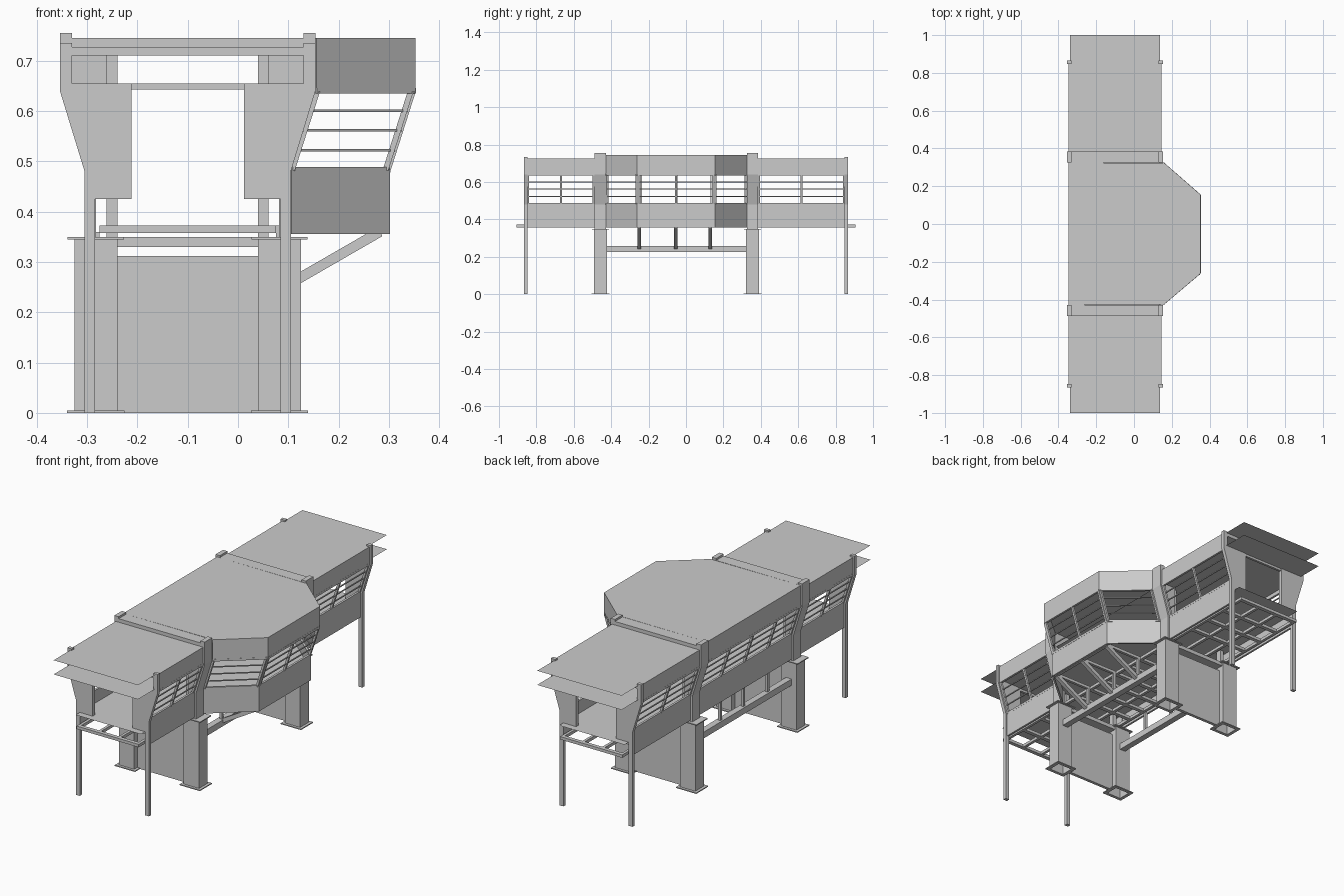
import bpy
import bmesh
from mathutils import Vector

cube = bpy.data.objects.get("Cube")
if cube:
    bpy.data.objects.remove(cube)

grey = bpy.data.materials.new("concrete grey")
grey.use_nodes = True
grey.diffuse_color = (0.6, 0.6, 0.6, 1)
grey.node_tree.nodes["Principled BSDF"].inputs["Base Color"].default_value = (0.6, 0.6, 0.6, 1)

CX = -0.1                         # centre line of the walkway
SILL, HEAD, LEAN = 0.483, 0.64, 0.05
BASE, DECK, CEILING, ROOF = 0.356, 0.425, 0.655, 0.727
MID = (-0.458, 0.355)             # main frames
END = (-0.857, 0.857)             # end frames


def finish(name, bm):
    bmesh.ops.recalc_face_normals(bm, faces=bm.faces)
    mesh = bpy.data.meshes.new(name)
    bm.to_mesh(mesh)
    bm.free()
    mesh.materials.append(grey)
    ob = bpy.data.objects.new(name, mesh)
    bpy.context.collection.objects.link(ob)
    return ob


def sheet(name, points):
    """Single flat face."""
    bm = bmesh.new()
    bm.faces.new([bm.verts.new(p) for p in points])
    return finish(name, bm)


def prism(name, points, direction):
    """Extrude a planar outline along a direction."""
    bm = bmesh.new()
    face = bm.faces.new([bm.verts.new(p) for p in points])
    res = bmesh.ops.extrude_face_region(bm, geom=[face], use_keep_orig=True)
    moved = [v for v in res["geom"] if isinstance(v, bmesh.types.BMVert)]
    bmesh.ops.translate(bm, verts=moved, vec=direction)
    return finish(name, bm)


def rect(x, y, z):
    return [(x[0], y[0], z), (x[1], y[0], z), (x[1], y[1], z), (x[0], y[1], z)]


def box(name, x, y, z):
    return prism(name, rect(x, y, z[0]), (0, 0, z[1] - z[0]))


def bar(name, a, b, width, up=(0, 0, 1)):
    """Square bar between two points."""
    a, b = Vector(a), Vector(b)
    d = (b - a).normalized()
    side = d.cross(Vector(up)).normalized() * width / 2
    top = side.cross(d).normalized() * width / 2
    return prism(name, [a + side + top, a - side + top, a - side - top, a + side - top], b - a)


def outline(name, s, pts, y, depth):
    """Extrude a cross-section (distance from centre, z) along the bridge."""
    return prism(name, [(CX + s * u, y - depth / 2, z) for u, z in pts], (0, depth, 0))


def wall(name, path, z0, z1, shift, s):
    """Thin upright wall following a plan path of (distance from centre, y)."""
    bm = bmesh.new()
    rows = [[bm.verts.new((CX + s * (u + shift), y, z)) for u, y in path] for z in (z0, z1)]
    for i in range(len(path) - 1):
        bm.faces.new((rows[0][i], rows[0][i + 1], rows[1][i + 1], rows[1][i]))
    ob = finish(name, bm)
    mod = ob.modifiers.new("thickness", "SOLIDIFY")
    mod.thickness = 0.01
    mod.offset = 0


def windows(name, path, panes, s):
    """Leaning window frames with horizontal rails."""
    def point(p, q, t, k):
        u = p[0] + (q[0] - p[0]) * t + LEAN * k
        return (CX + s * u, p[1] + (q[1] - p[1]) * t, SILL + (HEAD - SILL) * k)
    for p, q, n in zip(path, path[1:], panes):
        inset = 0.006 / (Vector(q) - Vector(p)).length
        for i in range(n + 1):
            t = min(max(i / n, inset), 1 - inset)
            bar(name + "_mullion", point(p, q, t, 0), point(p, q, t, 1), 0.011, (0, 1, 0))
        for k in range(5):
            bar(name + "_rail", point(p, q, 0, k / 4), point(p, q, 1, k / 4),
                0.011 if k in (0, 4) else 0.005)


def side(name, path, panes, top, s):
    wall(name + "_parapet", path, BASE, SILL, 0, s)
    windows(name + "_window", path, panes, s)
    wall(name + "_fascia", path, HEAD, top, LEAN, s)


def plan(right, left, shift, z):
    """Plan outline between the two side paths."""
    pts = [(CX + u + shift, y, z) for u, y in right]
    return pts + [(CX - u - shift, y, z) for u, y in reversed(left)]


# Side walls and roofs of the three bays
U = 0.191
front_bay = [(U, -0.85), (U, -0.488)]
back_bay = [(U, 0.385), (U, 0.85)]
mid_flat = [(U, -0.428), (U, 0.325)]
mid_bulge = [(U + 0.012, -0.425), (0.398, -0.26), (0.398, 0.153), (U + 0.012, 0.323)]
for name, right, left, rp, lp, top in (
        ("front_bay", front_bay, front_bay, [2], [2], ROOF),
        ("middle_bay", mid_bulge, mid_flat, [1, 2, 1], [4], 0.745),
        ("back_bay", back_bay, back_bay, [2], [2], ROOF)):
    side(name + "_right", right, rp, top, 1)
    side(name + "_left", left, lp, top, -1)
    prism(name + "_roof", plan(right, left, LEAN + 0.004, top - 0.015), (0, 0, 0.015))

# Deck and ceiling sheets running the length of the bridge
sheet("deck", rect((CX - 0.184, CX + 0.184), (-0.9, 0.9), DECK))
sheet("bay_deck", plan(mid_bulge, [(-0.184, -0.425), (-0.184, 0.323)], 0, DECK))
sheet("ceiling", rect((CX - 0.2375, CX + 0.2375), (-1, 1), CEILING))


def post(name, y, depth, bottom, top, inner):
    """Pair of frame posts that lean outwards with the windows."""
    outer = [(0.205, bottom), (0.205, 0.48), (0.254, HEAD), (0.254, top)]
    for s in (1, -1):
        outline(name, s, outer + inner, y, depth)


# Main frames
for y in MID:
    post("main_post", y, 0.06, 0.35, 0.755,
         [(0.23, 0.755), (0.23, 0.71), (0.161, 0.71), (0.161, DECK), (0.182, DECK), (0.182, 0.35)])
    box("main_roof_beam", (CX - 0.245, CX + 0.245), (y - 0.03, y + 0.03), (0.71, 0.745))
    box("main_floor_beam", (CX - 0.2, CX + 0.2), (y - 0.028, y + 0.028), (0.33, 0.35))
    for s in (1, -1):
        outline("inner_column", s, [(0.1395, 0.35), (0.161, 0.35), (0.161, 0.71), (0.1395, 0.71)],
                y, 0.03)

# End portals with roof canopies
for y in END:
    e = 1 if y > 0 else -1
    post("end_portal", y, 0.018, 0, 0.735,
         [(0.23, 0.735), (0.23, CEILING), (0.112, CEILING), (0.112, DECK), (0.184, DECK), (0.184, 0)])
    box("end_roof_beam", (CX - 0.232, CX + 0.232), (y - 0.008, y + 0.008), (0.71, ROOF))
    box("lintel", (CX - 0.112, CX + 0.112), (y - 0.006, y + 0.006), (0.643, CEILING))
    sheet("canopy", rect((CX - 0.2375, CX + 0.2375), sorted((e * 0.85, e)), ROOF))

# Piers: hollow columns with base rings, caps and a web wall
for y in MID:
    box("pier_wall", (CX - 0.14, CX + 0.14), (y - 0.008, y + 0.008), (0, 0.312))
    for s in (1, -1):
        x, hx, hy = CX + s * 0.1825, 0.043, 0.035
        pier = box("pier", (x - hx, x + hx), (y - hy, y + hy), (0.001, 0.347))
        bm = bmesh.new()
        bm.from_mesh(pier.data)
        low = [f for f in bm.faces if f.calc_center_median().z < 0.01]
        bmesh.ops.delete(bm, geom=low, context="FACES_ONLY")
        bm.to_mesh(pier.data)
        bm.free()
        box("pier_cap", (x - 0.056, x + 0.056), (y - 0.045, y + 0.045), (0.345, 0.35))
        for d in (1, -1):
            box("base_ring_side", sorted((x + d * 0.04, x + d * 0.057)),
                (y - 0.048, y + 0.048), (0, 0.005))
            box("base_ring_end", (x - 0.04, x + 0.04),
                sorted((y + d * 0.032, y + d * 0.048)), (0, 0.005))

# Joist grid under the deck
JOIST = (0.358, 0.373)
for u in (-0.168, -0.056, 0.056, 0.168):
    box("floor_joist", (CX + u - 0.007, CX + u + 0.007), (-0.9, 0.9), JOIST)
for y in (-0.895, -0.76, -0.62, -0.35, -0.25, -0.15, -0.055, 0.04, 0.13, 0.23, 0.52, 0.64, 0.76, 0.895):
    box("floor_crossbar", (CX - 0.175, CX + 0.175), (y - 0.01, y + 0.01), JOIST)

# Low side trusses and the struts carrying the projecting bay
STRUTS = (-0.25, -0.055, 0.13)
for s in (1, -1):
    x = CX + s * 0.1825
    bar("low_beam", (x, -0.43, 0.242), (x, 0.32, 0.242), 0.032)
    for y in STRUTS:
        bar("truss_upright", (x, y, 0.25), (x, y, 0.36), 0.014, (0, 1, 0))
for y in STRUTS:
    bar("bay_strut", (CX + 0.1825, y, 0.245), (0.282, y, 0.36), 0.02, (0, 1, 0))
    box("bay_joist", (0.07, 0.295), (y - 0.007, y + 0.007), JOIST)
box("bay_edge_joist", (0.275, 0.29), (-0.25, 0.14), JOIST)
